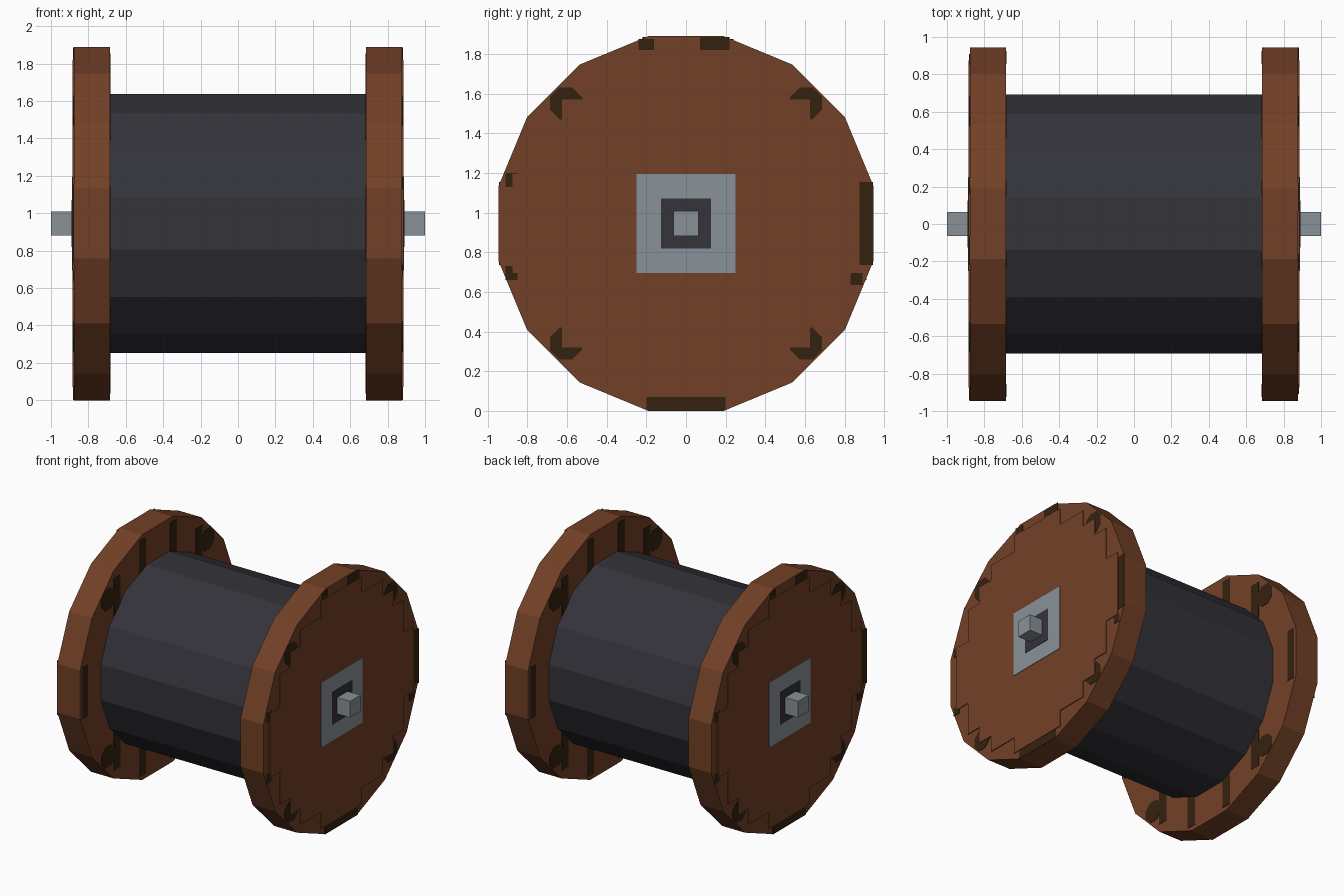
import bpy, bmesh, math

cube = bpy.data.objects.get("Cube")
if cube:
    bpy.data.objects.remove(cube, do_unlink=True)

CENTRE = 0.945   # height of the axle


def material(name, rgb):
    lin = [(c / 255 / 12.92) if c < 11 else ((c / 255 + 0.055) / 1.055) ** 2.4 for c in rgb]
    mat = bpy.data.materials.new(name)
    mat.use_nodes = True
    mat.diffuse_color = (*lin, 1)
    bsdf = mat.node_tree.nodes["Principled BSDF"]
    bsdf.inputs["Base Color"].default_value = (*lin, 1)
    bsdf.inputs["Roughness"].default_value = 0.8
    return mat


WOOD = material("brown wood", (114, 64, 38))
GAP = material("dark wood gap", (52, 34, 16))
CABLE = material("dark cable", (51, 51, 58))
STEEL = material("grey steel", (137, 145, 152))


def prism(name, outlines, x0, x1, mat, side=1):
    """Extrude flat (y, z) outlines along x; side -1 turns the part half round."""
    bm = bmesh.new()
    for outline in outlines:
        verts = [bm.verts.new((side * x0, side * y, z + CENTRE)) for y, z in outline]
        face = bm.faces.new(verts)
        out = bmesh.ops.extrude_face_region(bm, geom=[face])
        moved = [v for v in out["geom"] if isinstance(v, bmesh.types.BMVert)]
        bmesh.ops.translate(bm, verts=moved, vec=(side * (x1 - x0), 0, 0))
    bmesh.ops.recalc_face_normals(bm, faces=bm.faces)
    mesh = bpy.data.meshes.new(name)
    bm.to_mesh(mesh)
    bm.free()
    mesh.materials.append(mat)
    obj = bpy.data.objects.new(name, mesh)
    bpy.context.collection.objects.link(obj)
    return obj


def polygon(apothem, sides=16, y=0, z=0):
    r = apothem / math.cos(math.pi / sides)
    angles = [2 * math.pi * (i + 0.5) / sides for i in range(sides)]
    return [(y + r * math.cos(a), z + r * math.sin(a)) for a in angles]


def rect(y, z, w, h):
    return [(y - w / 2, z - h / 2), (y + w / 2, z - h / 2),
            (y + w / 2, z + h / 2), (y - w / 2, z + h / 2)]


# Stepped outline of the board facing, one quarter mirrored round
quarter = [(0.875, 0.25), (0.75, 0.25), (0.75, 0.5), (0.625, 0.5), (0.625, 0.625),
           (0.5, 0.625), (0.5, 0.75), (0.25, 0.75), (0.25, 0.875)]
half = quarter + [(-y, z) for y, z in reversed(quarter)]
stepped = half + [(y, -z) for y, z in reversed(half)]

# Dark gaps shared by both faces of a flange
knots = [polygon(0.08, 8, sy * 0.605, sz * 0.605) for sy in (-1, 1) for sz in (-1, 1)]
outer_gaps = knots + [
    rect(-0.2, 0.9, 0.08, 0.06), rect(0.145, 0.905, 0.15, 0.07),
    rect(0, -0.905, 0.4, 0.075), rect(0.905, 0, 0.075, 0.42),
    rect(-0.88, 0.22, 0.06, 0.07), rect(-0.88, -0.25, 0.06, 0.07),
    rect(0.86, -0.28, 0.06, 0.06)]
inner_gaps = knots + [
    rect(sy * y, sz * (0.45 + top) / 2, 0.08, top - 0.45)
    for y, top in ((0.19, 0.91), (0.5, 0.74)) for sy in (-1, 1) for sz in (-1, 1)]
inner_gaps += [rect(sy * 0.89, 0, 0.07, 0.4) for sy in (-1, 1)]

# Wound cable between the flanges
prism("cable_drum", [polygon(0.693)], -0.69, 0.69, CABLE)

for side, label in ((1, "left"), (-1, "right")):
    prism(label + "_flange", [polygon(0.945)], 0.684, 0.878, WOOD, side)
    prism(label + "_outer_gaps", outer_gaps, 0.876, 0.881, GAP, side)
    prism(label + "_inner_gaps", inner_gaps, 0.681, 0.686, GAP, side)
    prism(label + "_board_facing", [stepped], 0.875, 0.884, WOOD, side)
    # Hub plate, bearing and square axle end
    prism(label + "_hub_plate", [rect(0, 0, 0.5, 0.5)], 0.88, 0.887, STEEL, side)
    prism(label + "_bearing", [rect(0, 0, 0.25, 0.25)], 0.883, 0.89, CABLE, side)
    prism(label + "_axle_end", [rect(0, 0, 0.126, 0.126)], 0.86, 1.0, STEEL, side)
